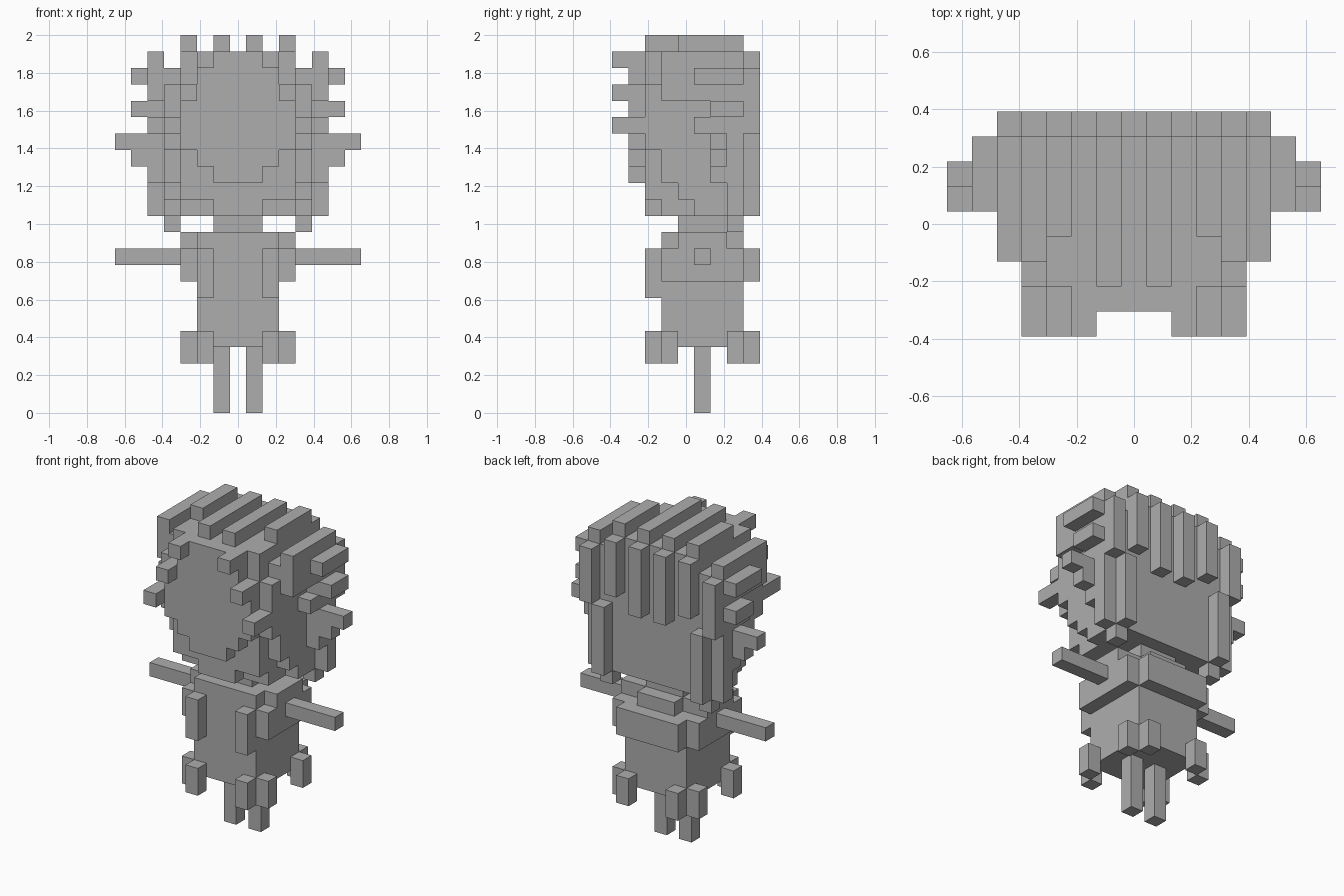
import bpy, bmesh, math
from mathutils import Vector

if "Cube" in bpy.data.objects:
    bpy.data.objects.remove(bpy.data.objects["Cube"])

U = 2 / 23  # size of one block

grey = bpy.data.materials.new("plain_grey")
grey.diffuse_color = (0.42, 0.42, 0.42, 1)
grey.use_nodes = True
grey.node_tree.nodes["Principled BSDF"].inputs["Base Color"].default_value = grey.diffuse_color

blocks = {}


def span(v):
    return range(v[0], v[1] + 1) if isinstance(v, tuple) else (v,)


def add(part, x, y, z):
    """Add a box of blocks (single index or inclusive range), mirrored in x."""
    own = blocks.setdefault(part, set())
    for i in span(x):
        for j in span(y):
            for k in span(z):
                own |= {(i, j, k), (-i, j, k)}


# legs, torso and neck
add("legs", 1, 1, (0, 3))
add("torso", (0, 2), (-1, 3), (4, 9))
add("neck", (0, 1), (0, 2), 11)

# shoulders with stepped front and back collar
add("shoulders", (0, 3), (0, 2), 10)
add("shoulders", (0, 2), -1, 10)
add("shoulders", (0, 1), 3, 10)

# jacket sides, back panel and lapels
add("jacket", 3, (-1, 3), (8, 9))
add("jacket", (0, 2), 4, (8, 9))
add("jacket", 2, -2, (7, 9))

# hem corners: two touching blocks at each corner
for side in (-1, 1):
    add("hem_corners", 3, 1 + 2 * side, (3, 4))
    add("hem_corners", 2, 1 + 3 * side, (3, 4))

# arms and ears
add("arms", (4, 7), 1, 9)
add("ears", (5, 7), 2, 16)
add("ears", (5, 6), 2, 15)

# rounded face plate: width follows height
for z in span((14, 21)):
    add("face", (0, min(3, z - 13, (24 - z) // 2)), -3, z)

# skull: the jaw rises towards the front, the crown is one block narrower
for y in span((-2, 3)):
    jaw = 16 if y == -2 else 14 - min(y + 1, 2)
    crown = 19 if y == -2 else 20
    for z in span((12, 21)):
        width = 4 if jaw <= z <= crown else 3
        if y == -2 and z == 12:
            width = 1
        add("head", (0, width), y, z)

# hair tufts framing the face, stepping outwards and down
for x in (2, 3, 4):
    add("front_hair", x, (-4, -2), 25 - 2 * x)

# strips running over the top
add("top_hair", 1, (-2, 3), 22)
add("top_hair", 3, (0, 3), 22)
add("top_hair", 5, (-1, 3), 21)

# side sheet with ragged front edge, raised strips and a hanging tip
for z, front in enumerate((3, 3, 2, 2, 2, 1, 2, -1, -1), start=12):
    add("side_hair", 5, (front, 3), z)
add("side_hair", 6, (1, 3), 20)
add("side_hair", 6, (2, 3), 18)
add("side_hair", 4, 3, 11)

# locks hanging down the back
add("back_hair", 1, 4, (17, 21))
add("back_hair", 3, 4, (18, 21))
add("back_hair", 5, 4, (17, 20))
add("back_hair", 4, 4, (12, 16))

solid = set().union(*blocks.values())


def build(name, own):
    """Outer skin of a group of blocks, merged into large flat faces."""
    bm = bmesh.new()
    for c in own:
        for axis in range(3):
            for sign in (-1, 1):
                n = Vector((0, 0, 0))
                n[axis] = sign
                if tuple(round(p + q) for p, q in zip(c, n)) in solid:
                    continue
                a = Vector((0, 0, 0))
                a[(axis + 1) % 3] = 1
                b = n.cross(a)
                mid = Vector(c) + n / 2
                mid.z += 0.5
                corners = (-a - b, a - b, a + b, b - a)
                bm.faces.new([bm.verts.new((mid + d / 2) * U) for d in corners])
    bmesh.ops.remove_doubles(bm, verts=bm.verts, dist=0.001)
    bmesh.ops.dissolve_limit(bm, angle_limit=math.radians(1),
                             verts=bm.verts, edges=bm.edges)
    mesh = bpy.data.meshes.new(name)
    bm.to_mesh(mesh)
    bm.free()
    mesh.materials.append(grey)
    bpy.context.collection.objects.link(bpy.data.objects.new(name, mesh))


for part, own in blocks.items():
    build(part, own)
